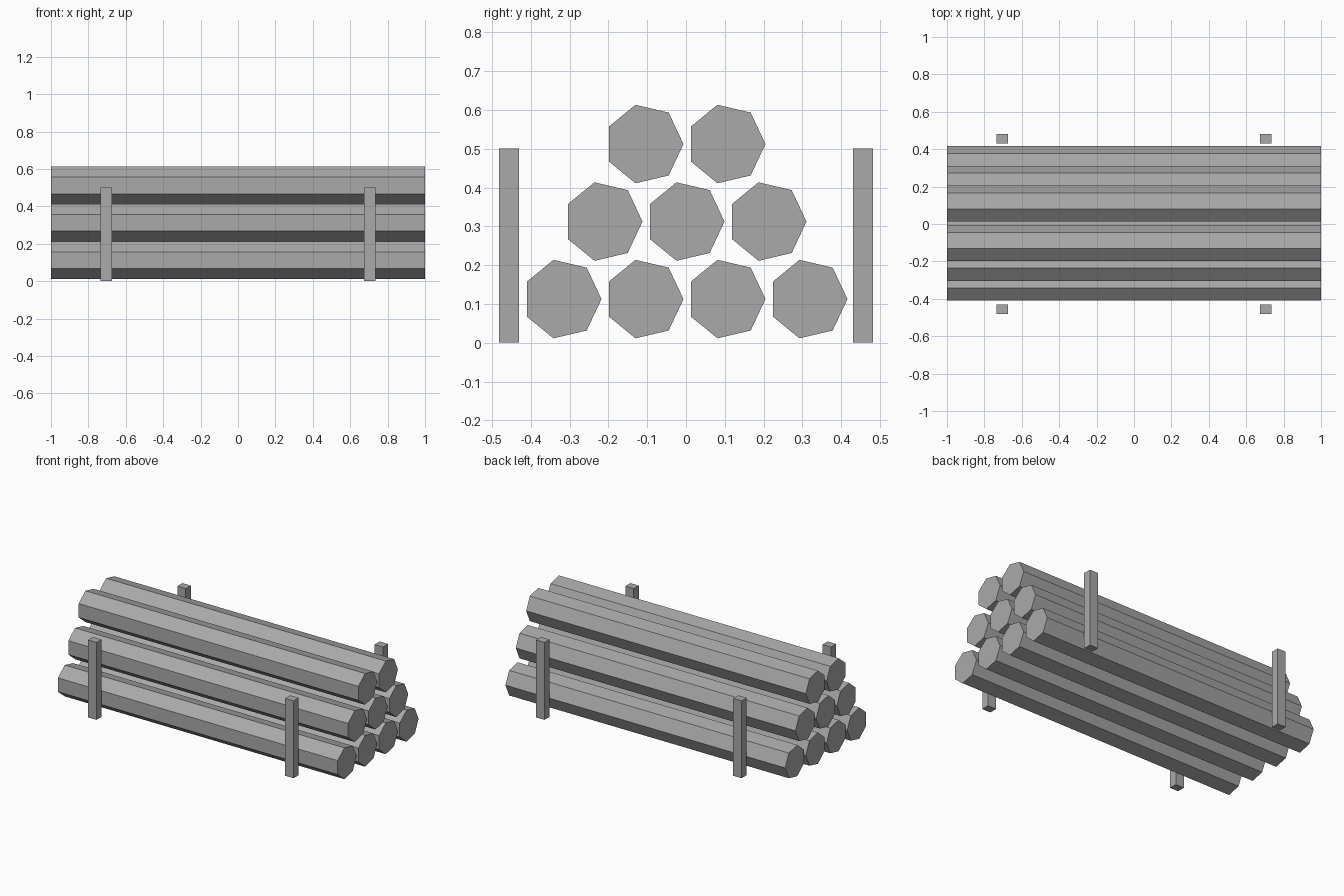
import bpy, math

if "Cube" in bpy.data.objects:
    bpy.data.objects.remove(bpy.data.objects["Cube"])

grey = bpy.data.materials.new("plain grey")
grey.diffuse_color = (0.4, 0.4, 0.4, 1)
grey.use_nodes = True
grey.node_tree.nodes["Principled BSDF"].inputs["Base Color"].default_value = grey.diffuse_color


def add_object(name, verts, faces):
    mesh = bpy.data.meshes.new(name)
    mesh.from_pydata(verts, [], faces)
    mesh.materials.append(grey)
    obj = bpy.data.objects.new(name, mesh)
    bpy.context.collection.objects.link(obj)
    return obj


def add_log(name, y, z):
    # seven-sided log along x, one corner pointing to +y
    n = 7
    ring = [(y + 0.1012 * math.cos(2 * math.pi * i / n),
             z + 0.1037 * math.sin(2 * math.pi * i / n)) for i in range(n)]
    verts = [(x, a, b) for x in (-1, 1) for a, b in ring]
    faces = [(i, (i + 1) % n, (i + 1) % n + n, i + n) for i in range(n)]
    faces = [f[::-1] for f in faces]
    faces += [tuple(range(n))[::-1], tuple(range(n, 2 * n))]
    add_object(name, verts, faces)


def add_stake(name, x, y):
    # upright square post
    w, d = 0.03, 0.0258
    base = [(x - w, y - d), (x + w, y - d), (x + w, y + d), (x - w, y + d)]
    verts = [(a, b, z) for z in (0, 0.5) for a, b in base]
    faces = [(i, (i + 1) % 4, (i + 1) % 4 + 4, i + 4) for i in range(4)]
    faces += [(3, 2, 1, 0), (4, 5, 6, 7)]
    add_object(name, verts, faces)


# stacked logs: rows of four, three and two, the top row sitting half a step left
spacing = 0.2113
rows = [(4, -0.319), (3, -0.2133), (2, -0.1077)]
for row, (count, start) in enumerate(rows):
    for i in range(count):
        add_log(f"log_row{row + 1}_{i + 1}", start + i * spacing, 0.1125 + row * 0.1998)

# four stakes holding the pile
for sx, side in ((-1, "left"), (1, "right")):
    for sy, end in ((-1, "front"), (1, "back")):
        add_stake(f"{end}_{side}_stake", sx * 0.705, sy * 0.456)
